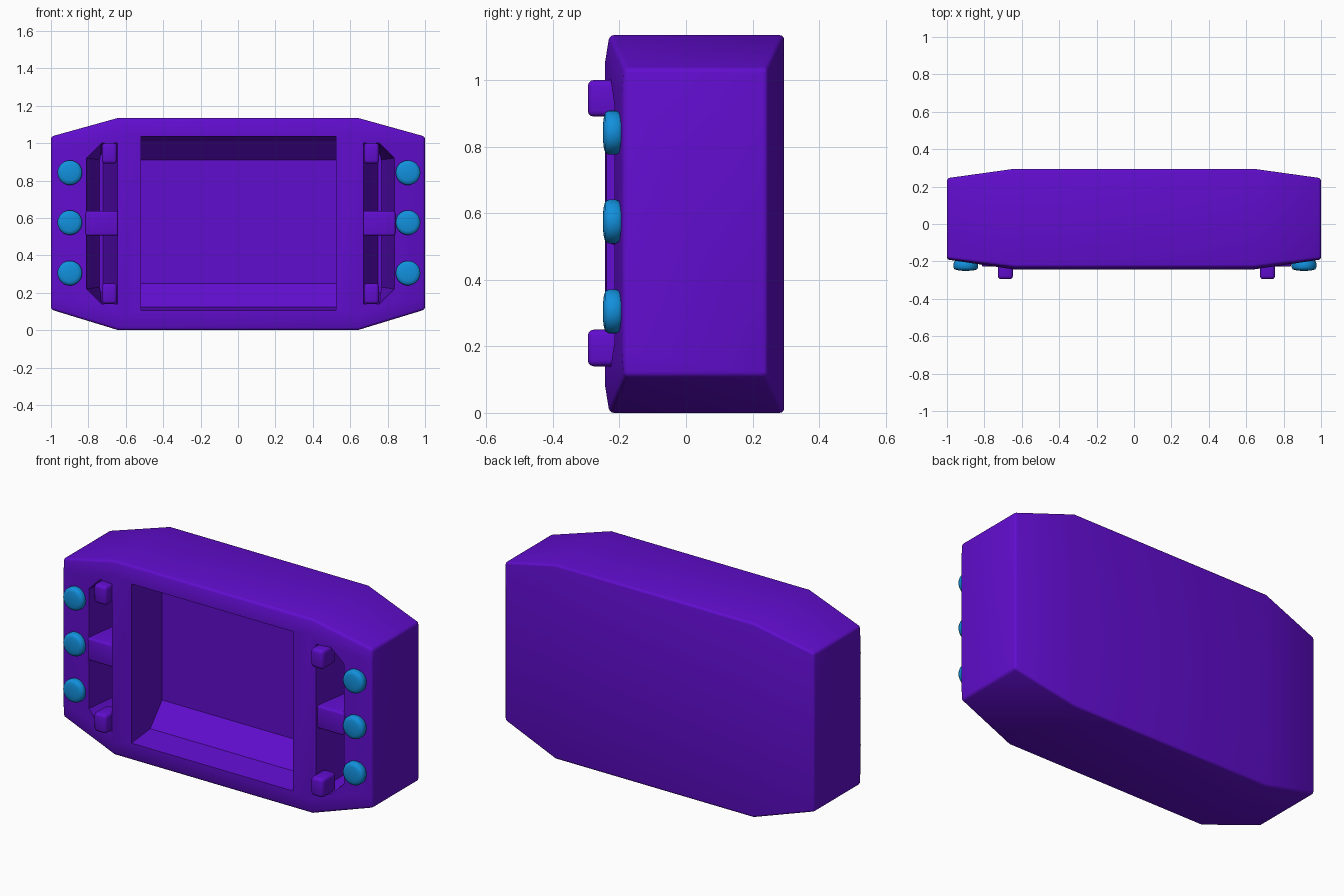
import bpy, bmesh, math

if "Cube" in bpy.data.objects:
    bpy.data.objects.remove(bpy.data.objects["Cube"])

def material(name, color):
    m = bpy.data.materials.new(name)
    m.diffuse_color = color
    m.use_nodes = True
    m.node_tree.nodes["Principled BSDF"].inputs["Base Color"].default_value = m.diffuse_color
    return m

PURPLE = material("purple", (0.12, 0.004, 0.62, 1))
BLUE = material("blue", (0.006, 0.28, 0.72, 1))

def loft(name, rings, mat, bevel=0.0):
    """Skin a closed solid through a list of equal-length rings of points."""
    bm = bmesh.new()
    vs = [[bm.verts.new(p) for p in ring] for ring in rings]
    n = len(rings[0])
    for a, b in zip(vs, vs[1:]):
        for i in range(n):
            j = (i + 1) % n
            bm.faces.new((a[i], a[j], b[j], b[i]))
    bm.faces.new(vs[0])
    bm.faces.new(vs[-1])
    bmesh.ops.recalc_face_normals(bm, faces=bm.faces)
    me = bpy.data.meshes.new(name)
    bm.to_mesh(me)
    bm.free()
    ob = bpy.data.objects.new(name, me)
    bpy.context.collection.objects.link(ob)
    me.materials.append(mat)
    if bevel:
        mod = ob.modifiers.new("bevel", "BEVEL")
        mod.width, mod.segments = bevel, 3
        mod.limit_method, mod.angle_limit = "ANGLE", math.radians(25)
        apply(ob, mod)
    return ob

def activate(ob):
    bpy.ops.object.select_all(action="DESELECT")
    bpy.context.view_layer.objects.active = ob
    ob.select_set(True)

def apply(ob, mod):
    activate(ob)
    bpy.ops.object.modifier_apply(modifier=mod.name)

def smooth(ob, angle=30):
    activate(ob)
    bpy.ops.object.shade_smooth_by_angle(angle=math.radians(angle))

def cut(ob, cutter):
    mod = ob.modifiers.new("cut", "BOOLEAN")
    mod.operation, mod.solver, mod.object = "DIFFERENCE", "EXACT", cutter
    apply(ob, mod)
    bpy.data.objects.remove(cutter)

def box(name, x, y, z, mat, bevel=0.0):
    rings = [[(a, y[0], z[0]), (a, y[1], z[0]), (a, y[1], z[1]), (a, y[0], z[1])] for a in x]
    return loft(name, rings, mat, bevel)

# Body: tapered ends, front edge leaning back slightly at top and bottom
centre = [(0.295, 0), (-0.23, 0), (-0.243, 0.08), (-0.243, 1.055), (-0.23, 1.135), (0.295, 1.135)]
end = [(0.245, 0.11), (-0.185, 0.11), (-0.19, 0.18), (-0.19, 0.965), (-0.185, 1.035), (0.245, 1.035)]
stations = [(-1, end), (-0.64, centre), (0.64, centre), (1, end)]
body = loft("body", [[(x, y, z) for y, z in sec] for x, sec in stations], PURPLE, 0.014)

# Screen recess with sloped top and bottom walls
screen = [(-0.3, 0.1), (-0.07, 0.125), (0.04, 0.25), (0.04, 0.91), (-0.07, 1.01), (-0.3, 1.045)]
cut(body, loft("screen_cutter", [[(x, y, z) for y, z in screen] for x in (-0.518, 0.524)], PURPLE))

# Side grooves: trapezoid openings narrowing to a deep slit
opening = [(0.645, 0.14), (0.73, 0.14), (0.81, 0.22), (0.81, 0.92), (0.73, 1.0), (0.645, 1.0)]
slit = [(0.722, 0.2), (0.735, 0.2), (0.74, 0.23), (0.74, 0.91), (0.735, 0.94), (0.722, 0.94)]
for s in (-1, 1):
    off = 0.013 + 0.013 * s
    levels = [(-0.32, opening), (-0.21, opening), (0.265, slit)]
    cut(body, loft("groove_cutter", [[(off + s * x, y, z) for x, z in r] for y, r in levels], PURPLE))
smooth(body)

# Cross bars, tabs and round buttons on both sides
button_profile = [(-0.18, 0.05), (-0.195, 0.058), (-0.21, 0.066), (-0.232, 0.066), (-0.243, 0.06), (-0.247, 0.045), (-0.25, 0.02)]
for s, side in ((-1, "left"), (1, "right")):
    off = 0.013 + 0.013 * s
    xs = sorted((off + s * 0.64, off + s * 0.815))
    smooth(box(side + "_cross_bar", xs, (-0.228, 0.12), (0.505, 0.637), PURPLE, 0.012))
    xs = sorted((off + s * 0.647, off + s * 0.728))
    for z, level in ((0.14, "lower"), (0.89, "upper")):
        tab = box(f"{side}_{level}_tab", xs, (-0.295, -0.17), (z, z + 0.11), PURPLE, 0.018)
        smooth(tab)
    for i, z in enumerate((0.305, 0.575, 0.842)):
        cx = 0.005 + s * 0.904
        ts = [2 * math.pi * k / 32 for k in range(32)]
        rings = [[(cx + r * math.cos(t), y, z + r * math.sin(t)) for t in ts] for y, r in button_profile]
        smooth(loft(f"{side}_button_{i + 1}", rings, BLUE), 60)
